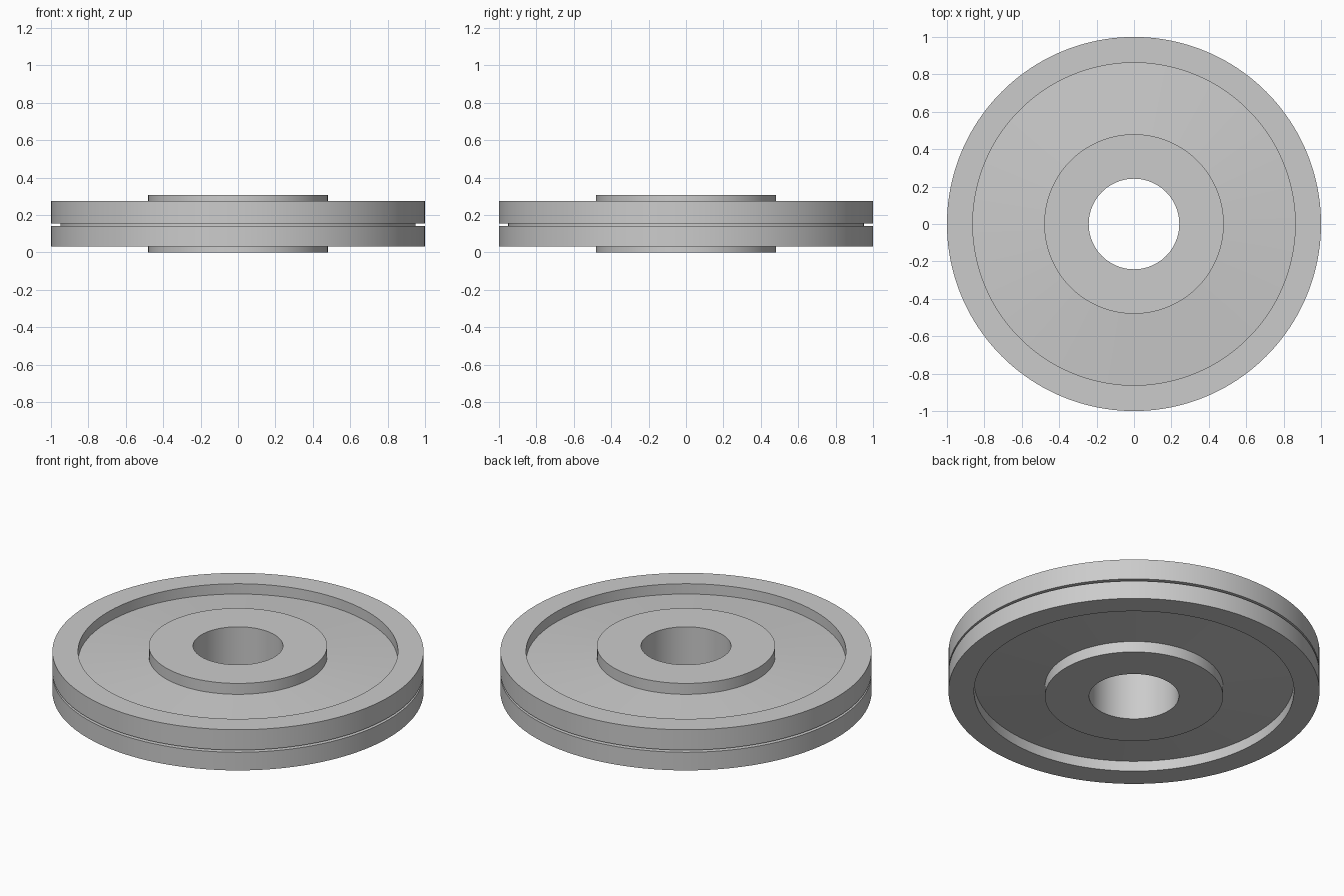
import bpy
import bmesh
from math import pi, radians
from mathutils import Vector

if "Cube" in bpy.data.objects:
    bpy.data.objects.remove(bpy.data.objects["Cube"], do_unlink=True)

SEGMENTS = 160
HEIGHT = 0.308
BORE, HUB, RIM_INNER, RIM_OUTER = 0.242, 0.48, 0.862, 1.0
GROOVE_FLOOR = 0.95


def make_material(name, colour):
    mat = bpy.data.materials.new(name)
    mat.use_nodes = True
    mat.diffuse_color = colour
    mat.node_tree.nodes["Principled BSDF"].inputs["Base Color"].default_value = colour
    return mat


def lathe(name, profile, mat):
    """Revolve a closed (radius, height) profile about the z axis."""
    bm = bmesh.new()
    verts = [bm.verts.new((r, 0, z)) for r, z in profile]
    edges = [bm.edges.new((v, verts[i - 1])) for i, v in enumerate(verts)]
    bmesh.ops.spin(bm, geom=verts + edges, cent=Vector(), axis=(0, 0, 1),
                   angle=2 * pi, steps=SEGMENTS, use_merge=False)
    bmesh.ops.remove_doubles(bm, verts=bm.verts, dist=0.0001)
    bmesh.ops.recalc_face_normals(bm, faces=bm.faces)
    mesh = bpy.data.meshes.new(name)
    bm.to_mesh(mesh)
    bm.free()
    mesh.materials.append(mat)
    obj = bpy.data.objects.new(name, mesh)
    bpy.context.collection.objects.link(obj)
    bpy.ops.object.select_all(action="DESELECT")
    obj.select_set(True)
    bpy.context.view_layer.objects.active = obj
    bpy.ops.object.shade_smooth_by_angle(angle=radians(30))
    return obj


grey = make_material("plain grey", (0.6, 0.6, 0.6, 1))

# Lower half: bore, hub face, sloping web and rim, out to the edge
lower = [(BORE, 0), (HUB, 0), (HUB, 0.065), (RIM_INNER, 0.094),
         (RIM_INNER, 0.033), (RIM_OUTER, 0.033)]
# Narrow slot around the outer edge
groove = [(RIM_OUTER, 0.141), (GROOVE_FLOOR, 0.141),
          (GROOVE_FLOOR, 0.154), (RIM_OUTER, 0.154)]
# Upper half mirrors the lower half
upper = [(r, HEIGHT - z) for r, z in reversed(lower)]

lathe("grooved_wheel", lower + groove + upper, grey)
